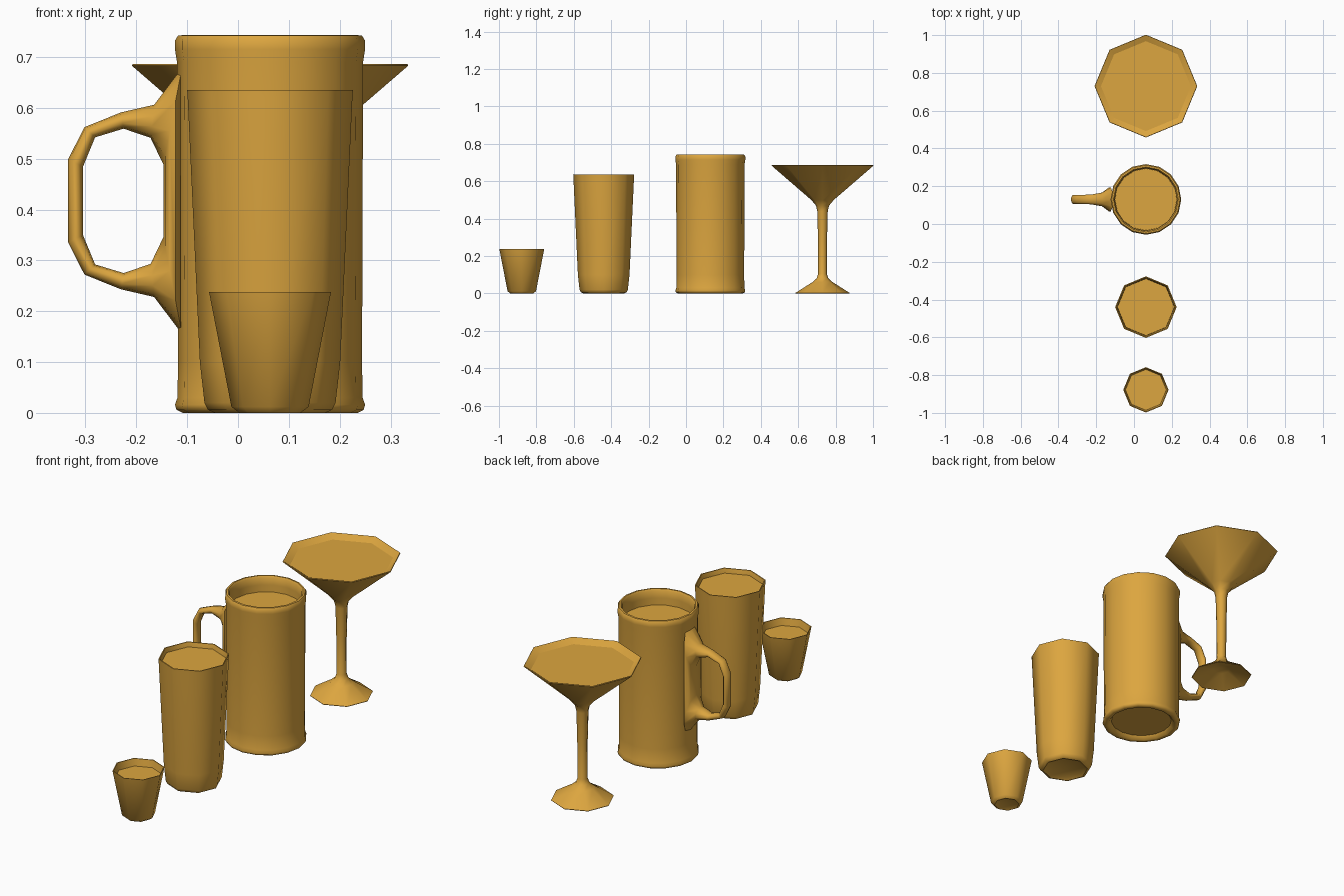
import bpy, bmesh, math
from mathutils import Vector

if "Cube" in bpy.data.objects:
    bpy.data.objects.remove(bpy.data.objects["Cube"])

AXIS_X = 0.063
amber = bpy.data.materials.new("amber")
amber.diffuse_color = (0.72, 0.38, 0.05, 1)
amber.use_nodes = True
amber.node_tree.nodes["Principled BSDF"].inputs["Base Color"].default_value = amber.diffuse_color


def finish(name, bm, angle):
    bmesh.ops.recalc_face_normals(bm, faces=bm.faces)
    me = bpy.data.meshes.new(name)
    bm.to_mesh(me)
    bm.free()
    ob = bpy.data.objects.new(name, me)
    bpy.context.collection.objects.link(ob)
    me.materials.append(amber)
    bpy.ops.object.select_all(action='DESELECT')
    ob.select_set(True)
    bpy.context.view_layer.objects.active = ob
    bpy.ops.object.shade_smooth_by_angle(angle=math.radians(angle))
    return ob


def lathe(name, profile, y, sides, angle=50):
    """Closed body of revolution; the profile starts and ends on the axis."""
    bm = bmesh.new()
    rings = []
    for r, z in profile:
        if r == 0:
            rings.append([bm.verts.new((AXIS_X, y, z))] * sides)
        else:
            rings.append([bm.verts.new((AXIS_X + r * math.cos(t), y + r * math.sin(t), z))
                          for t in (2 * math.pi * i / sides for i in range(sides))])
    for a, b in zip(rings, rings[1:]):
        for i in range(sides):
            j = (i + 1) % sides
            quad = list(dict.fromkeys((a[i], a[j], b[j], b[i])))
            bm.faces.new(quad)
    return finish(name, bm, angle)


def ring_loft(name, sections, y, n=10):
    """Closed loop of elliptical sections given as (inner, outer, half width)."""
    bm = bmesh.new()
    rings = []
    for inner, outer, w in sections:
        p, q = (Vector((v[0], y, v[1])) for v in (inner, outer))
        mid, half = (p + q) / 2, (q - p) / 2
        rings.append([bm.verts.new(mid + half * math.cos(t) + Vector((0, w * math.sin(t), 0)))
                      for t in (2 * math.pi * i / n for i in range(n))])
    for k, a in enumerate(rings):
        b = rings[(k + 1) % len(rings)]
        for i in range(n):
            j = (i + 1) % n
            bm.faces.new((a[i], a[j], b[j], b[i]))
    return finish(name, bm, 60)


# Shot glass and its drink
Y = -0.878
lathe("shot_glass", [(0, .008), (.05, .004), (.06, 0), (.076, .012), (.12, .238),
                     (.116, .238), (.075, .03), (0, .03)], Y, 8)
lathe("shot_drink", [(0, .032), (.074, .032), (.108, .203), (0, .203)], Y, 8)

# Pint glass and its drink
Y = -0.44
lathe("pint_glass", [(0, .014), (.09, .01), (.108, 0), (.122, .006), (.129, .02), (.138, .1),
                     (.162, .62), (.163, .635), (.158, .635), (.152, .61), (.125, .04), (0, .04)], Y, 8)
lathe("pint_drink", [(0, .042), (.124, .042), (.151, .613), (0, .613)], Y, 8)

# Beer mug with rolled rim and recessed base
Y = 0.13
lathe("beer_mug", [(0, .02), (.145, .02), (.158, .002), (.172, 0), (.184, .006), (.187, .016),
                   (.182, .03), (.181, .1), (.183, .69), (.187, .715), (.187, .732), (.181, .742),
                   (.172, .743), (.166, .735), (.164, .7), (.164, .04), (0, .04)], Y, 16)
lathe("mug_drink", [(0, .042), (.1635, .042), (.1635, .665), (0, .665)], Y, 16)

# Mug handle: lower half mirrored about its mid height
MID = 0.417
lower = [((-.147, .345), (-.11, .155), .066),
         ((-.172, .293), (-.165, .228), .038),
         ((-.225, .275), (-.23, .243), .027),
         ((-.281, .292), (-.302, .272), .025),
         ((-.305, .35), (-.334, .335), .025)]
upper = [tuple((x, 2 * MID - z) for x, z in (a, b)) + (w,) for a, b, w in reversed(lower)]
ring_loft("mug_handle", lower + upper, Y)

# Cocktail glass with stem, hollow foot and drink
Y = 0.73
lathe("cocktail_glass", [(0, .05), (.04, .04), (.143, 0), (.145, .003), (.055, .06), (.032, .08),
                         (.023, .105), (.024, .28), (.028, .44), (.035, .47), (.06, .5),
                         (.272, .683), (.27, .686), (.265, .685), (.03, .49), (0, .48)], Y, 8)
lathe("cocktail_drink", [(0, .485), (.028, .492), (.238, .664), (0, .664)], Y, 8)
